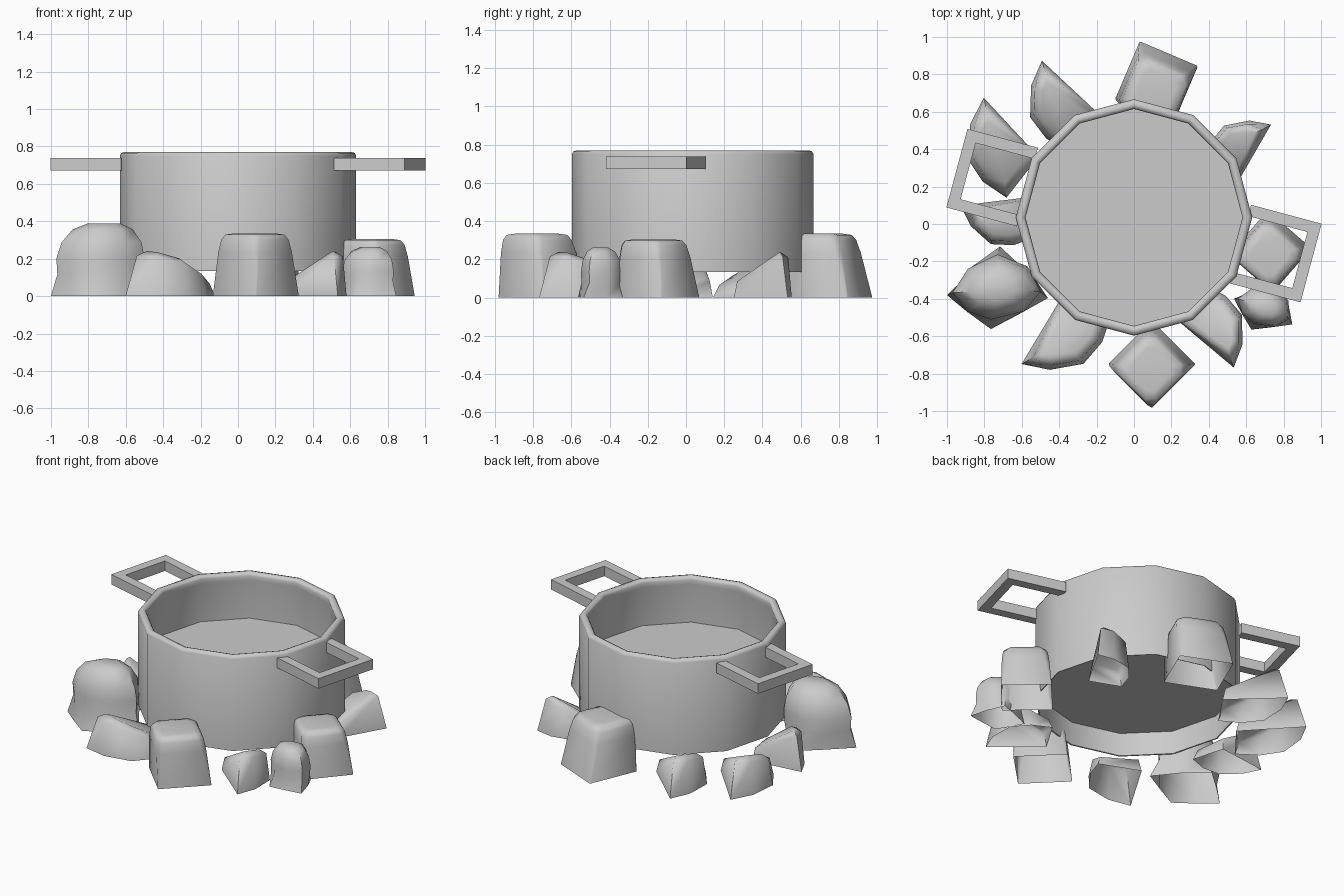
import bpy, bmesh, math
from mathutils import Matrix, Vector

if "Cube" in bpy.data.objects:
    bpy.data.objects.remove(bpy.data.objects["Cube"])

PC = Vector((0, 0.035, 0))   # pot centre


def add_object(name, bm, angle=40):
    me = bpy.data.meshes.new(name)
    bm.to_mesh(me)
    bm.free()
    ob = bpy.data.objects.new(name, me)
    bpy.context.collection.objects.link(ob)
    bpy.ops.object.select_all(action='DESELECT')
    ob.select_set(True)
    bpy.context.view_layer.objects.active = ob
    bpy.ops.object.shade_smooth_by_angle(angle=math.radians(angle))
    return ob


def loft(name, rings, mat, cap_top=True, cap_bottom=False, angle=40):
    """Skin a stack of rings that all have the same number of points."""
    bm = bmesh.new()
    vs = [[bm.verts.new(mat @ Vector(p)) for p in r] for r in rings]
    n = len(rings[0])
    for a, b in zip(vs, vs[1:]):
        for i in range(n):
            j = (i + 1) % n
            bm.faces.new((a[i], a[j], b[j], b[i]))
    if cap_top:
        bm.faces.new(vs[-1])
    if cap_bottom:
        bm.faces.new(vs[0][::-1])
    return add_object(name, bm, angle)


def place(x, y, rot, sx, sy, sz):
    return (Matrix.Translation((x, y, 0)) @ Matrix.Rotation(math.radians(rot), 4, 'Z')
            @ Matrix.Diagonal((sx, sy, sz, 1)))


def circle(r, z, n=12):
    return [(r * math.cos(2 * math.pi * i / n), r * math.sin(2 * math.pi * i / n), z)
            for i in range(n)]


def diamond(r, z, d):
    """Four-cornered ring whose corners are cut by d degrees each way."""
    angs = [math.radians(90 * i + s * d) for i in range(4) for s in (-1, 1)]
    return [(r * math.cos(a), r * math.sin(a), z) for a in angs]


# Pot: twelve sides, recessed underside, rounded rim, hollow inside
pot_profile = [(0.62, 0.29), (0.625, 0.137), (0.632, 0.135), (0.632, 0.75), (0.624, 0.765),
               (0.605, 0.771), (0.588, 0.765), (0.58, 0.75), (0.585, 0.72), (0.59, 0.455)]
loft("pot", [circle(r, z) for r, z in pot_profile], Matrix.Translation(PC),
     cap_top=False, cap_bottom=True, angle=55)

# Liquid surface
bm = bmesh.new()
bm.faces.new([bm.verts.new(Vector(p) + PC) for p in circle(0.59, 0.46)])
add_object("liquid", bm)

# Handles: square three-sided frames on opposite sides
for name, ang in (("handle_right", -15), ("handle_left", 165)):
    bm = bmesh.new()
    w, t, r0, r1 = 0.2175, 0.062, 0.59, 0.98
    outline = [(r0, -w), (r1, -w), (r1, w), (r0, w),
               (r0, w - t), (r1 - t, w - t), (r1 - t, t - w), (r0, t - w)]
    m = Matrix.Translation((0, 0.045, 0)) @ Matrix.Rotation(math.radians(ang), 4, 'Z')
    f = bm.faces.new([bm.verts.new(m @ Vector((x, y, 0.672))) for x, y in outline])
    ext = bmesh.ops.extrude_face_region(bm, geom=[f])
    up = [v for v in ext["geom"] if isinstance(v, bmesh.types.BMVert)]
    bmesh.ops.translate(bm, verts=up, vec=(0, 0, 0.067))
    bmesh.ops.recalc_face_normals(bm, faces=bm.faces)
    add_object(name, bm, 30)

# Block stones: tapered, slightly leaning four-sided blocks with a softened top
block = [diamond(r, z, d) for r, z, d in
         ((1, 0, 1), (0.86, 0.7, 6), (0.79, 0.9, 8), (0.7, 0.98, 10), (0.5, 1, 10))]
for i, (x, y, rot, s, h, lx, ly) in enumerate([(0.12, 0.755, 22, 0.235, 0.335, -0.005, -0.05),
                                               (0.73, -0.145, 4, 0.215, 0.305, -0.01, -0.025),
                                               (0.095, -0.75, 0, 0.23, 0.335, -0.005, -0.03)]):
    lean = Matrix.Identity(4)
    lean[0][2], lean[1][2] = lx / h, ly / h
    m = Matrix.Translation((x, y, 0)) @ lean @ place(0, 0, rot, s, s, h)
    loft(f"block_stone_{i + 1}", block, m, angle=70)

# Wedge stones: one straight side, one curved side, peak by the outer tip
wedge = [
    [(0, 0, 0), (1, 0, 0), (0.88, 0.34, 0), (0.6, 0.66, 0), (0.25, 0.72, 0), (-0.1, 0.64, 0)],
    [(0.04, 0.04, 0.36), (0.86, 0.08, 0.9), (0.82, 0.33, 0.88), (0.59, 0.6, 0.76),
     (0.27, 0.66, 0.5), (-0.03, 0.6, 0.28)],
    [(0.1, 0.12, 0.42), (0.76, 0.16, 1), (0.72, 0.29, 0.98), (0.53, 0.5, 0.84),
     (0.27, 0.55, 0.58), (0.05, 0.52, 0.36)],
]
for i, (x, y, rot, s) in enumerate([(0.25, -0.53, -40, 0.37), (0.57, 0.25, 60, 0.325),
                                    (-0.2, 0.6, 137, 0.4), (-0.51, 0.36, 133, 0.43),
                                    (-0.59, 0.14, 187, 0.34), (-0.38, -0.38, 239, 0.43)]):
    loft(f"wedge_stone_{i + 1}", wedge, place(x, y, rot, s, s, 0.24), angle=75)

# Boulders: pointed base with a broad, bulging, rounded top
foot = [(1, -0.2), (0.55, 0.45), (0.05, 1), (-0.48, 0.45), (-1, -0.13), (-0.6, -0.52),
        (-0.13, -0.92), (0.45, -0.56)]
body = [(0.88, -0.05), (0.62, 0.55), (0.0, 0.84), (-0.6, 0.5), (-0.92, -0.08), (-0.62, -0.52),
        (-0.13, -0.72), (0.55, -0.52)]
levels = [(foot, 1, 0, 0), (body, 0.95, 0.3, 0), (body, 0.97, 0.52, 0), (body, 0.88, 0.74, 0.02),
          (body, 0.66, 0.92, 0.04), (body, 0.36, 1, 0.06)]
boulder = [[(x * k + o, y * k, z) for x, y in ring] for ring, k, z, o in levels]
for i, (x, y, rot, sx, sy, h) in enumerate([(-0.73, -0.35, 0, 0.27, 0.23, 0.388),
                                            (0.7, -0.445, -22, 0.17, 0.15, 0.262)]):
    loft(f"boulder_{i + 1}", boulder, place(x, y, rot, sx, sy, h), angle=50)
